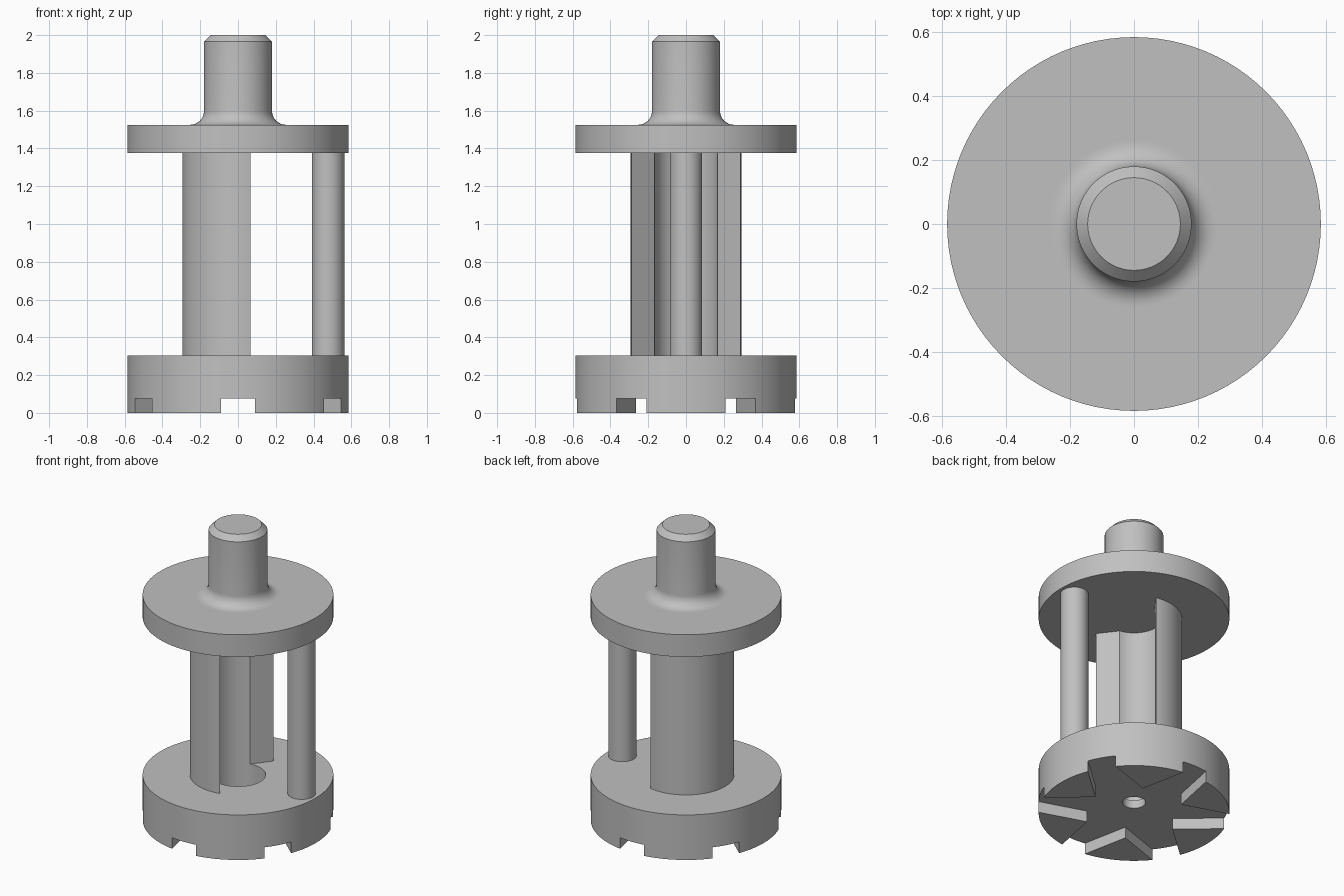
import bpy, bmesh
from math import sin, cos, pi, radians

cube = bpy.data.objects.get("Cube")
if cube:
    bpy.data.objects.remove(cube)

grey = bpy.data.materials.new("plain_grey")
grey.use_nodes = True
grey.diffuse_color = (0.53, 0.53, 0.53, 1)
grey.node_tree.nodes["Principled BSDF"].inputs["Base Color"].default_value = (0.53, 0.53, 0.53, 1)


def polar(r, degrees):
    return (r * cos(radians(degrees)), r * sin(radians(degrees)))


def arc(r, start, end, steps, cx=0, cy=0):
    pts = [polar(r, start + (end - start) * i / steps) for i in range(steps + 1)]
    return [(cx + x, cy + y) for x, y in pts]


def finish(name, bm):
    bmesh.ops.recalc_face_normals(bm, faces=bm.faces)
    mesh = bpy.data.meshes.new(name)
    bm.to_mesh(mesh)
    bm.free()
    obj = bpy.data.objects.new(name, mesh)
    bpy.context.collection.objects.link(obj)
    mesh.materials.append(grey)
    return obj


def lathe(name, profile, closed=False, steps=96):
    bm = bmesh.new()
    verts = [bm.verts.new((r, 0, z)) for r, z in profile]
    edges = [bm.edges.new(pair) for pair in zip(verts, verts[1:])]
    if closed:
        edges.append(bm.edges.new((verts[-1], verts[0])))
    bmesh.ops.spin(bm, geom=verts + edges, cent=(0, 0, 0), axis=(0, 0, 1),
                   angle=2 * pi, steps=steps)
    bmesh.ops.remove_doubles(bm, verts=bm.verts, dist=0.0001)
    return finish(name, bm)


def prism(name, outline, z0, z1):
    bm = bmesh.new()
    face = bm.faces.new([bm.verts.new((x, y, z0)) for x, y in outline])
    top = bmesh.ops.extrude_face_region(bm, geom=[face])["geom"]
    bmesh.ops.translate(bm, vec=(0, 0, z1 - z0),
                        verts=[v for v in top if isinstance(v, bmesh.types.BMVert)])
    return finish(name, bm)


def smooth(obj):
    bpy.ops.object.select_all(action="DESELECT")
    obj.select_set(True)
    bpy.context.view_layer.objects.active = obj
    bpy.ops.object.shade_smooth_by_angle(angle=radians(30))


RADIUS, FLOOR, DECK, CEILING, CAP_TOP = 0.585, 0.075, 0.305, 1.375, 1.525
BORE = 0.17

# Base disc with a stepped bore
base = lathe("base", [(0.07, 0), (RADIUS, 0), (RADIUS, DECK), (BORE, DECK),
                      (BORE, 0.13), (0.07, 0.13)], closed=True)

# Star cutter leaves six pointed teeth under the base
star = []
for k in range(6):
    tip = polar(0.307, 60 * k)
    rims = [polar(RADIUS, 60 * k + side * 21.1) for side in (-1, 1)]
    out = [tuple(t + (p - t) * 1.1 for t, p in zip(tip, rim)) for rim in rims]
    star += [out[0], tip, out[1]]
cutter = prism("tooth_cutter", star, -0.1, FLOOR)
cutter.hide_render = True
cut = base.modifiers.new("teeth", "BOOLEAN")
cut.operation = "DIFFERENCE"
cut.solver = "EXACT"
cut.object = cutter
bpy.context.view_layer.objects.active = base
bpy.ops.object.modifier_apply(modifier=cut.name)
bpy.data.objects.remove(cutter)

# Upper disc, filleted shaft and chamfered end
fillet = arc(0.075, 270, 180, 8, 0.255, CAP_TOP + 0.075)
cap = lathe("cap_and_shaft", [(0, CEILING), (RADIUS, CEILING), (RADIUS, CAP_TOP),
                              (0.265, CAP_TOP)] + fillet +
            [(0.18, 1.965), (0.145, 2), (0, 2)])

# Open-sided tubular column
column = prism("column", arc(0.295, 77.3, 282.7, 48) + arc(BORE, 261, 99, 40),
               DECK, CEILING)

# Thin side post
post = prism("post", arc(0.086, 0, 352.5, 47, 0.477), DECK, CEILING)

for part in (base, cap, column, post):
    smooth(part)
